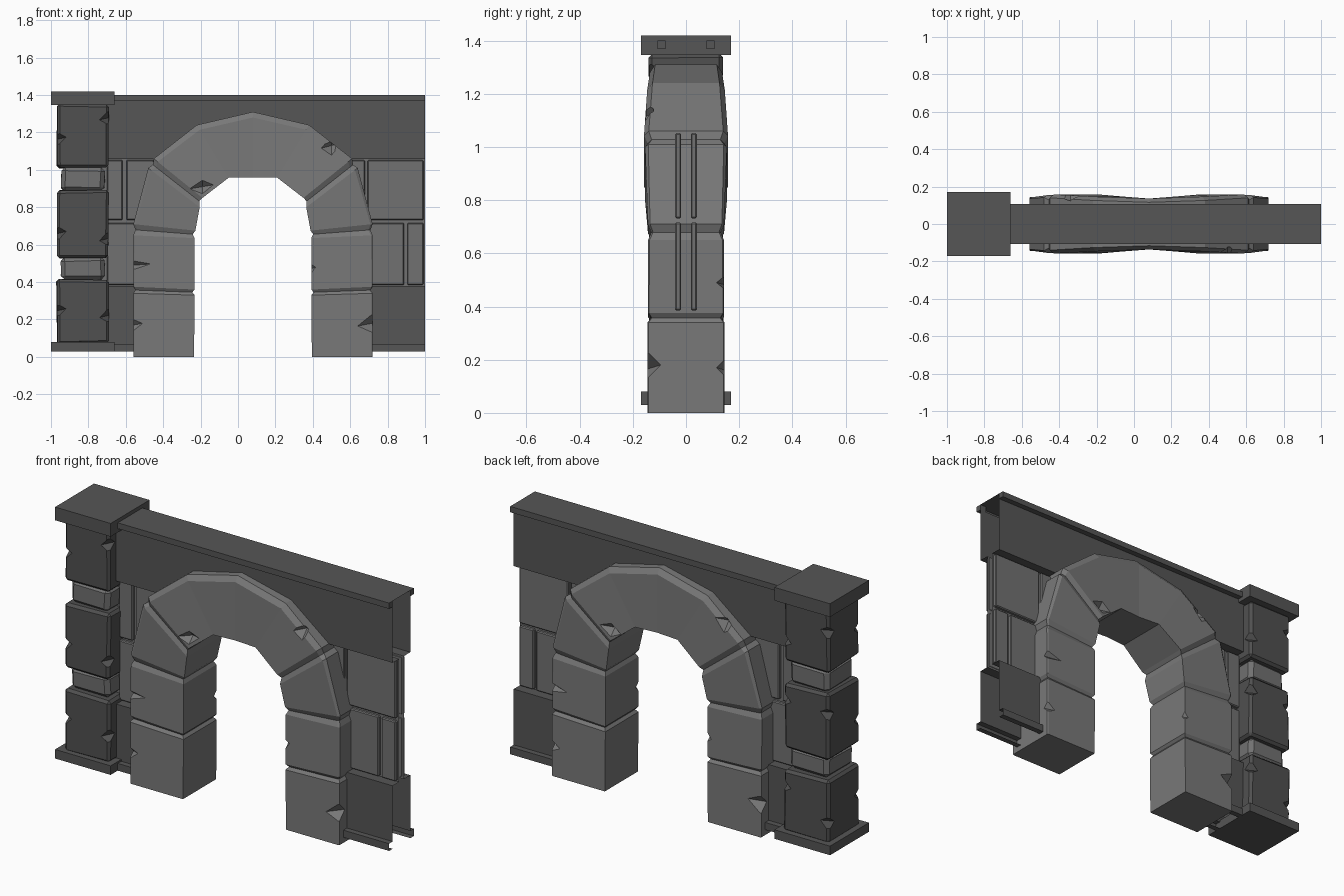
import bpy, bmesh, random
from mathutils import Vector

if "Cube" in bpy.data.objects:
    bpy.data.objects.remove(bpy.data.objects["Cube"])

random.seed(4)
CX = 0.08      # arch centre line
PX = -0.83     # pillar centre line


def grey(name, v):
    m = bpy.data.materials.new(name)
    m.diffuse_color = (v, v, v, 1)
    m.use_nodes = True
    m.node_tree.nodes["Principled BSDF"].inputs["Base Color"].default_value = m.diffuse_color
    return m


ARCH, BRICK, PANEL, DARK = grey("arch_grey", .19), grey("brick_grey", .165), grey("panel_grey", .092), grey("pillar_grey", .08)


def finish(bm, name, mat=None, bevel=0.0):
    bmesh.ops.recalc_face_normals(bm, faces=bm.faces)
    if bevel:
        bmesh.ops.bevel(bm, geom=bm.edges[:], offset=bevel, segments=1, affect='EDGES')
    me = bpy.data.meshes.new(name)
    bm.to_mesh(me)
    bm.free()
    if mat:
        me.materials.append(mat)
    ob = bpy.data.objects.new(name, me)
    bpy.context.collection.objects.link(ob)
    return ob


def box(name, x, y, z, mat, bevel=0.0, jitter=0.0):
    bm = bmesh.new()
    bmesh.ops.create_cube(bm, size=1)
    for v in bm.verts:
        v.co = Vector([(r[0] + r[1]) / 2 + c * (r[1] - r[0]) + random.uniform(-jitter, jitter)
                       for c, r in zip(v.co, (x, y, z))])
    return finish(bm, name, mat, bevel)


def chip(ob, places):
    """Cut small octahedral notches (x, y, z, rx, ry, rz) out of a stone."""
    bm = bmesh.new()
    for x, y, z, rx, ry, rz in places:
        vs = [bm.verts.new((x + a * rx, y + b * ry, z + c * rz + 0.3 * a * rz)) for a, b, c in
              ((1, 0, 0), (-1, 0, 0), (0, 1, 0), (0, -1, 0), (0, 0, 1), (0, 0, -1))]
        bmesh.ops.convex_hull(bm, input=vs)
    cutter = finish(bm, "chip_cutter", ob.data.materials[0])
    cutter.hide_render = True
    mod = ob.modifiers.new("chips", 'BOOLEAN')
    mod.operation, mod.solver, mod.object = 'DIFFERENCE', 'EXACT', cutter
    bpy.context.view_layer.update()
    dg = bpy.context.evaluated_depsgraph_get()
    ob_mesh = bpy.data.meshes.new_from_object(ob.evaluated_get(dg))
    ob.modifiers.clear()
    ob.data = ob_mesh
    bpy.data.objects.remove(cutter)


def sheet(name, x0, x1, profile, mat):
    """Open (y, z) profile run along x, for the front and mirrored to the back."""
    bm = bmesh.new()
    for s in (1, -1):
        rows = [[bm.verts.new((x, s * y, z)) for y, z in profile] for x in (x0, x1)]
        for i in range(len(profile) - 1):
            f = [rows[0][i], rows[1][i], rows[1][i + 1], rows[0][i + 1]]
            bm.faces.new(f if s > 0 else f[::-1])
    bmesh.ops.remove_doubles(bm, verts=bm.verts, dist=1e-5)
    return finish(bm, name, mat)


# Arch: sections (outer x, outer z, inner x, inner z, half depth, outer chamfer), grouped by stone
stones = [
    [(-.56, 0, -.235, 0, .145, .004), (-.56, .34, -.232, .33, .145, .004)],
    [(-.56, .375, -.232, .36, .143, .004), (-.56, .65, -.232, .635, .143, .006)],
    [(-.56, .71, -.228, .675, .143, .008), (-.48, 1.01, -.205, .80, .154, .012)],
    [(-.45, 1.06, -.19, .85, .158, .018), (-.22, 1.24, -.05, .958, .146, .02)],
]
half = []
for i, st in enumerate(stones):
    if i:  # groove at the joint between two stones
        a, b = stones[i - 1][-1], st[0]
        m = [(p + q) / 2 for p, q in zip(a, b)]
        d = Vector((m[2] - m[0], m[3] - m[1])).normalized() * 0.012
        half.append((m[0] + d.x, m[1] + d.y, m[2] - d.x, m[3] - d.y, m[4] - .012, m[5]))
    half += st
mirror = [(2 * CX - s[0], s[1], 2 * CX - s[2]) + tuple(s[3:]) for s in reversed(half)]
sections = half + [(CX, 1.31, CX, .958, .136, .02)] + mirror
bm = bmesh.new()
rings = []
for xo, zo, xi, zi, d, c in sections:
    o, n = Vector((xo, 0, zo)), Vector((xi, 0, zi))
    k = o + (n - o).normalized() * c * 1.5
    pts = [(o, d - c), (k, d), (n, d), (n, -d), (k, -d), (o, c - d)]
    rings.append([bm.verts.new((p.x, y, p.z)) for p, y in pts])
for r, q in zip(rings, rings[1:]):
    for j in range(6):
        bm.faces.new((r[j], r[(j + 1) % 6], q[(j + 1) % 6], q[j]))
bm.faces.new(rings[0])
bm.faces.new(rings[-1])
arch = finish(bm, "stone_arch", ARCH)
chips = [(-.19, -.17, .91, .09, .05, .05), (.50, -.17, 1.13, .08, .06, .07),
         (.72, -.145, .18, .08, .05, .05), (-.56, -.145, .49, .10, .03, .025),
         (-.56, -.145, .17, .05, .03, .03), (.385, -.143, .47, .03, .03, .03)]
chip(arch, chips + [(2 * CX - x, -y, z, rx, ry, rz) for x, y, z, rx, ry, rz in chips])

# Wall: top panel with coping, then lower sheets either side of the arch
sheet("upper_wall", -.73, 1, [(0, 1.40), (-.108, 1.40), (-.108, 1.368), (-.077, 1.368),
                              (-.077, 1.058), (-.02, 1.058)], PANEL)
mortar = [(-.02, 1.058), (-.02, .378)]
plinth = [(-.02, .378), (-.077, .378), (-.077, .07), (-.108, .07), (-.108, .03), (-.077, .03)]
for side, x0, x1 in (("left", -.73, -.42), ("right", .58, 1)):
    sheet("mortar_" + side, x0, x1, mortar, BRICK)
    sheet("plinth_" + side, x0, x1, plinth, PANEL)
for s in (-1, 1):  # end plugs of the coping
    box("coping_end", (.96, 1), sorted((s * .077, s * .108)), (1.368, 1.40), PANEL)

# Bricks set into the wall, on both faces
rows = {(.732, 1.052): [(-.70, -.617), (-.597, -.45), (.60, .678), (.693, .992)],
        (.385, .716): [(-.70, -.50), (.60, .888), (.905, .992)]}
for z, spans in rows.items():
    for x in spans:
        for s in (-1, 1):
            box("wall_brick", x, sorted((s * .018, s * .041)), z, BRICK, .005)

# Pillar: base, alternating thick and thin stones, cap
box("pillar_base", (-1, -.66), (-.17, .17), (.03, .08), PANEL)
box("pillar_cap", (-1, -.66), (-.17, .17), (1.347, 1.42), PANEL)
for z0, z1, r in ((.07, .415, .139), (.412, .535, .118), (.53, .89, .137), (.885, 1.015, .116), (1.01, 1.352, .138)):
    big = r > .13
    ob = box("pillar_stone" if big else "pillar_band", (PX - r, PX + r), (-r, r), (z0, z1),
             DARK if big else BRICK, .014 if big else .022, .004)
    if big:
        chip(ob, [(PX + sx * r, sy * r, z0 + random.uniform(.08, .28), .05, .05, .04)
                  for sx in (-1, 1) for sy in (-1, 1)])
